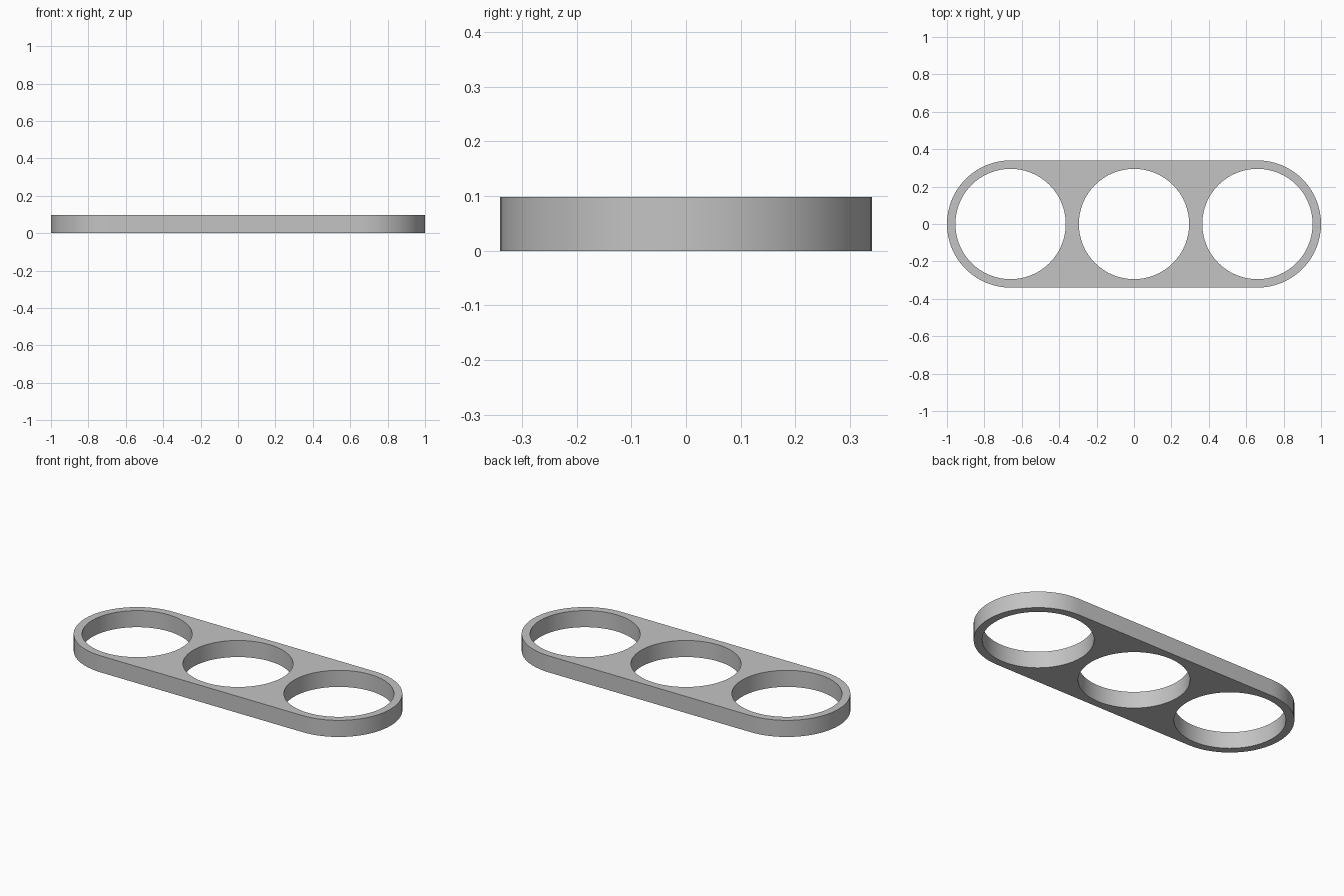
import bpy, bmesh, math

END_X = 0.66      # centres of the two rounded ends
OUTER_R = 0.34
HOLE_R = 0.295
HEIGHT = 0.098
SEGMENTS = 64

cube = bpy.data.objects.get("Cube")
if cube:
    bpy.data.objects.remove(cube, do_unlink=True)

grey = bpy.data.materials.new("plain grey")
grey.use_nodes = True
colour = (0.55, 0.55, 0.55, 1)
grey.diffuse_color = colour
grey.node_tree.nodes["Principled BSDF"].inputs["Base Color"].default_value = colour


def arc(cx, radius, start, end, steps):
    """Points along an arc, both ends included."""
    angles = [start + (end - start) * i / steps for i in range(steps + 1)]
    return [(cx + radius * math.cos(a), radius * math.sin(a)) for a in angles]


def prism(name, outline, bottom, top):
    """Solid made by raising a closed outline."""
    bm = bmesh.new()
    face = bm.faces.new([bm.verts.new((x, y, bottom)) for x, y in outline])
    raised = bmesh.ops.extrude_face_region(bm, geom=[face])["geom"]
    verts = [v for v in raised if isinstance(v, bmesh.types.BMVert)]
    bmesh.ops.translate(bm, verts=verts, vec=(0, 0, top - bottom))
    bmesh.ops.recalc_face_normals(bm, faces=bm.faces)
    mesh = bpy.data.meshes.new(name)
    bm.to_mesh(mesh)
    bm.free()
    mesh.materials.append(grey)
    obj = bpy.data.objects.new(name, mesh)
    bpy.context.collection.objects.link(obj)
    return obj


# Plate with two half-round ends
quarter = math.pi / 2
outline = (arc(END_X, OUTER_R, -quarter, quarter, SEGMENTS // 2)
           + arc(-END_X, OUTER_R, quarter, 3 * quarter, SEGMENTS // 2))
plate = prism("three_hole_plate", outline, 0, HEIGHT)
bpy.context.view_layer.objects.active = plate
plate.select_set(True)

# Three round through holes
for x in (-END_X, 0, END_X):
    circle = arc(x, HOLE_R, 0, math.tau, SEGMENTS)[:-1]
    cutter = prism("hole_cutter", circle, -HEIGHT, 2 * HEIGHT)
    cutter.hide_render = True
    cut = plate.modifiers.new("hole", "BOOLEAN")
    cut.operation = "DIFFERENCE"
    cut.solver = "EXACT"
    cut.object = cutter
    bpy.ops.object.modifier_apply(modifier=cut.name)
    bpy.data.objects.remove(cutter, do_unlink=True)

# Smooth curved walls, crisp rims
bpy.ops.object.shade_smooth_by_angle(angle=math.radians(30))
